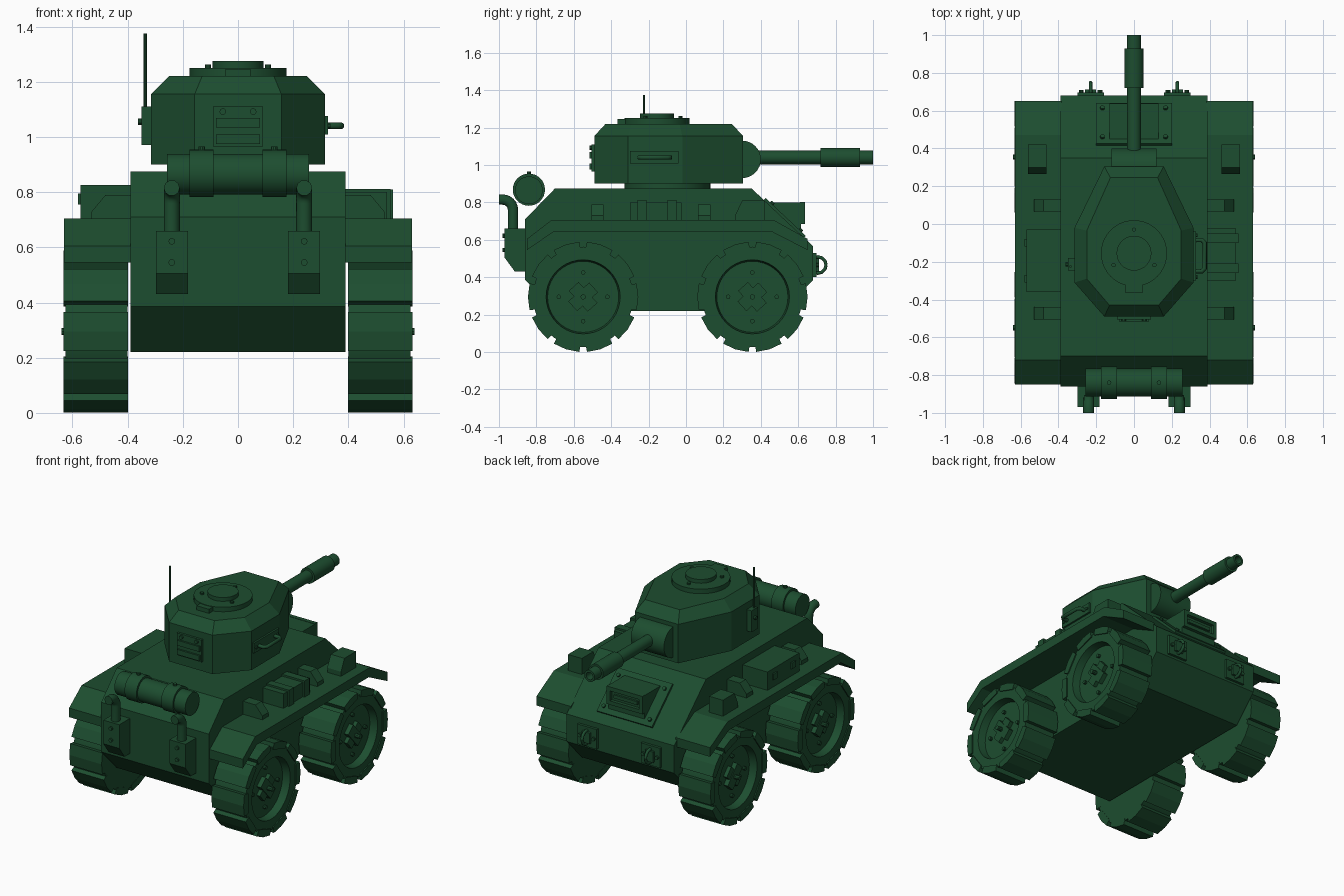
import bpy, bmesh, math
from mathutils import Vector, Matrix

if "Cube" in bpy.data.objects:
    bpy.data.objects.remove(bpy.data.objects["Cube"])

GREEN = bpy.data.materials.new("army_green")
GREEN.diffuse_color = (0.012, 0.075, 0.029, 1)
GREEN.use_nodes = True
GREEN.node_tree.nodes["Principled BSDF"].inputs["Base Color"].default_value = GREEN.diffuse_color


def finish(name, bm, smooth=False):
    bmesh.ops.recalc_face_normals(bm, faces=bm.faces)
    me = bpy.data.meshes.new(name)
    bm.to_mesh(me)
    bm.free()
    ob = bpy.data.objects.new(name, me)
    bpy.context.collection.objects.link(ob)
    me.materials.append(GREEN)
    if smooth:
        bpy.ops.object.select_all(action='DESELECT')
        ob.select_set(True)
        bpy.context.view_layer.objects.active = ob
        bpy.ops.object.shade_smooth_by_angle(angle=math.radians(35))
    return ob


def place(axis, a, u, v):
    return {'X': (a, u, v), 'Y': (u, a, v), 'Z': (u, v, a)}[axis]


def prism(name, pts, axis, a, b):
    bm = bmesh.new()
    lo = [bm.verts.new(place(axis, a, *p)) for p in pts]
    hi = [bm.verts.new(place(axis, b, *p)) for p in pts]
    bm.faces.new(lo)
    bm.faces.new(hi)
    for i in range(len(pts)):
        j = (i + 1) % len(pts)
        bm.faces.new((lo[i], lo[j], hi[j], hi[i]))
    return finish(name, bm)


def box(name, x, y, z):
    return prism(name, [(x[0], y[0]), (x[1], y[0]), (x[1], y[1]), (x[0], y[1])], 'Z', *z)


def lathe(name, prof, axis, loc, n=32):
    """Revolve (along, radius) points; radius 0 ends close to a point."""
    bm = bmesh.new()
    rings = []
    for a, r in prof:
        k = n if r > 0 else 1
        rings.append([bm.verts.new(Vector(loc) + Vector(place(
            axis, a, r * math.cos(2 * math.pi * i / n), r * math.sin(2 * math.pi * i / n))))
            for i in range(k)])
    for p, q in zip(rings, rings[1:]):
        for i in range(n):
            j = (i + 1) % n
            vs = [p[i % len(p)], p[j % len(p)], q[j % len(q)], q[i % len(q)]]
            bm.faces.new(list(dict.fromkeys(vs)))
    return finish(name, bm, True)


def cyl(name, axis, loc, r, a, b, n=32):
    return lathe(name, [(a, 0), (a, r), (b, r), (b, 0)], axis, loc, n)


def tube(name, pts, r):
    cu = bpy.data.curves.new(name, 'CURVE')
    cu.dimensions = '3D'
    cu.bevel_depth, cu.bevel_resolution, cu.use_fill_caps = r, 3, True
    sp = cu.splines.new('POLY')
    sp.points.add(len(pts) - 1)
    for p, c in zip(sp.points, pts):
        p.co = (*c, 1)
    cu.materials.append(GREEN)
    ob = bpy.data.objects.new(name, cu)
    bpy.context.collection.objects.link(ob)


# Hull
prism("hull", [(-.86, .385), (-.86, .71), (-.70, .875), (.35, .875), (.68, .565),
               (.68, .385), (.52, .22), (-.70, .22)], 'X', -.39, .39)

# Turret ring and turret with chamfered roof
cyl("turret_ring", 'Z', (0, -.10, 0), .23, .87, .905, 40)
bm = bmesh.new()
outer = [(-.157, .305), (.157, .305), (.315, -.02), (.315, -.31), (.157, -.49),
         (-.157, -.49), (-.315, -.31), (-.315, -.02)]
inner = [(-.125, .245), (.125, .245), (.25, -.035), (.25, -.29), (.13, -.43),
         (-.13, -.43), (-.25, -.29), (-.25, -.035)]
rings = [[bm.verts.new((x, y, z)) for x, y in pts]
         for pts, z in ((outer, .90), (outer, 1.155), (inner, 1.22))]
bm.faces.new(rings[0])
bm.faces.new(rings[2])
for p, q in zip(rings, rings[1:]):
    for i in range(8):
        bm.faces.new((p[i], p[(i + 1) % 8], q[(i + 1) % 8], q[i]))
finish("turret", bm)

# Roof hatch
lathe("roof_hatch", [(1.21, 0), (1.21, .175), (1.25, .175), (1.25, .092), (1.275, .092), (1.275, 0)],
      'Z', (0, -.155, 0), 40)
box("hatch_hinge", (-.045, .045), (-.365, -.315), (1.215, 1.247))
for k in range(3):
    a = math.radians(90 + 120 * k)
    cyl("hatch_bolt", 'Z', (.125 * math.cos(a), -.155 + .125 * math.sin(a), 0), .011, 1.24, 1.262, 10)

# Mantlet and gun
cyl("mantlet", 'X', (0, .30, 1.03), .10, -.12, .12, 32)
lathe("gun_barrel", [(.30, 0), (.30, .037), (.72, .037), (.72, .051), (.93, .051), (.93, .038),
                     (1.0, .038), (1.0, .024), (.90, .024), (.90, 0)], 'Y', (0, 0, 1.04), 24)

# Turret rear panel with ribs
box("rear_panel", (-.09, .09), (-.505, -.48), (.965, 1.11))
for z in (.975, 1.035):
    box("panel_rib", (-.08, .08), (-.517, -.50), (z, z + .034))
for s in (-1, 1):
    cyl("panel_bolt", 'Y', (s * .055, 0, 1.092), .012, -.517, -.50, 10)

# Turret side handle (right), radio box and antenna (left)
box("handle_plate", (.31, .327), (-.30, -.04), (1.008, 1.075))
tube("handle", [(.315, -.25, 1.04), (.36, -.25, 1.04), (.374, -.235, 1.04),
                (.374, -.10, 1.04), (.36, -.085, 1.04), (.315, -.085, 1.04)], .012)
for y in (-.28, -.06):
    cyl("handle_bolt", 'X', (0, y, 1.04), .01, .32, .335, 10)
box("radio_box", (-.35, -.31), (-.245, -.18), (.97, 1.11))
cyl("radio_knob", 'X', (0, -.2125, 1.055), .012, -.362, -.34, 10)
cyl("antenna", 'Z', (-.336, -.225, 0), .006, 1.09, 1.375, 10)

# Cylindrical tank across the tail
cyl("tank_drum", 'X', (0, -.84, .865), .074, -.257, .257)
for s in (-1, 1):
    cyl("drum_band", 'X', (s * .132, -.84, .868), .086, -.043, .043)
    cyl("band_bolt", 'Z', (s * .132, -.84, 0), .012, .94, .965, 10)

# Driver visor on the sloped plate
slope = math.atan2(-.31, .33)
plate = box("visor_plate", (-.20, .20), (.09, .385), (-.01, .014))
plate.matrix_world = Matrix.Translation((0, .35, .875)) @ Matrix.Rotation(slope, 4, 'X')
for s in (-1, 1):
    for t in (.135, .345):
        b = cyl("visor_bolt", 'Z', (s * .167, t, 0), .012, 0, .026, 10)
        b.matrix_world = plate.matrix_world.copy()
prism("visor_hood", [(.42, .80), (.615, .80), (.615, .62), (.42, .70)], 'X', -.13, .13)
box("visor_frame_top", (-.13, .13), (.61, .637), (.775, .802))
box("visor_frame_bottom", (-.13, .13), (.60, .637), (.685, .71))
for s in (-1, 1):
    box("visor_frame_side", sorted((s * .105, s * .13)), (.61, .637), (.70, .78))
box("visor_slit", (-.085, .085), (.60, .628), (.73, .752))

for s in (-1, 1):
    # Mudguards, fender lockers and gussets
    prism("mudguard", [(-.85, .605), (-.72, .705), (.47, .705), (.65, .605), (.65, .545),
                       (.455, .645), (-.705, .645), (-.85, .545)], 'X', s * .38, s * .63)
    prism("fender_lamp_box", [(.265, .70), (.265, .735), (.30, .81), (.42, .81), (.42, .70)],
          'X', s * .462, s * .562)
    for y in (-.505, .065):
        prism("fender_gusset", [(s * .38, .70), (s * .38, .79), (s * .48, .79), (s * .53, .73),
                                (s * .53, .70)], 'Y', y, y + .065)

    # Exhaust boxes and pipes
    prism("exhaust_box", [(-.85, .66), (-.97, .66), (-.97, .505), (-.915, .43), (-.85, .43)],
          'X', s * .182, s * .298)
    for z in (.545, .622):
        cyl("exhaust_bolt", 'Y', (s * .24, 0, z), .012, -.982, -.96, 10)
    bend = [(s * .24, -.98 + .055 * math.cos(a), .76 + .055 * math.sin(a))
            for a in (math.pi / 2 * k / 6 for k in range(7))]
    tube("exhaust_pipe", [(s * .24, -.925, .65)] + bend + [(s * .24, -1.0, .815)], .029)

    # Tow rings
    x = s * .23
    box("tow_plate", (x - .07, x + .07), (.67, .697), (.40, .53))
    box("tow_lug", (x - .03, x + .03), (.69, .712), (.43, .50))
    for d in (-.05, .05):
        cyl("tow_bolt", 'Y', (x + d, 0, .465), .012, .69, .71, 10)
    arc = [math.radians(30 * k) for k in range(13)]
    tube("tow_ring", [(x, .705 + .044 * math.cos(a), .465 + .044 * math.sin(a)) for a in arc], .0095)

    # Wheels
    for y in (-.55, .355):
        c = (0, y, .295)
        lathe("wheel", [(s * .40, 0), (s * .40, .268), (s * .625, .268), (s * .625, .198),
                        (s * .575, .19), (s * .575, 0)], 'X', c, 40)
        for k in range(10):
            m = math.radians(-72 + 36 * k)
            spots = [(.255, -15), (.295, -14), (.295, 0), (.295, 14), (.255, 15)]
            prism("wheel_tread", [(y + r * math.cos(m + math.radians(d)),
                                   .295 + r * math.sin(m + math.radians(d))) for r, d in spots],
                  'X', s * .398, s * .632)
        for k in range(4):
            a = math.pi / 2 * k
            cyl("wheel_bolt", 'X', (0, y + .13 * math.cos(a), .295 + .13 * math.sin(a)),
                .012, s * .57, s * .592, 10)
        for w, h, e in ((.075, .035, .60), (.035, .075, .605)):
            hub = prism("wheel_hub", [(-w, -h), (w, -h), (w, h), (-w, h)], 'X', s * .57, s * e)
            hub.matrix_world = Matrix.Translation(c) @ Matrix.Rotation(math.radians(42), 4, 'X')
        cyl("hub_nut", 'X', c, .014, s * .59, s * .64, 10)

# Left stowage locker, right strapped stowage
box("stowage_locker", (-.57, -.38), (-.36, -.03), (.70, .825))
for y in (-.29, -.10):
    box("locker_latch", (-.58, -.565), (y - .02, y + .02), (.755, .795))
box("stowage_pack", (.38, .54), (-.30, -.025), (.70, .80))
for y in (-.235, -.075):
    box("pack_strap", (.38, .553), (y - .025, y + .025), (.70, .812))
